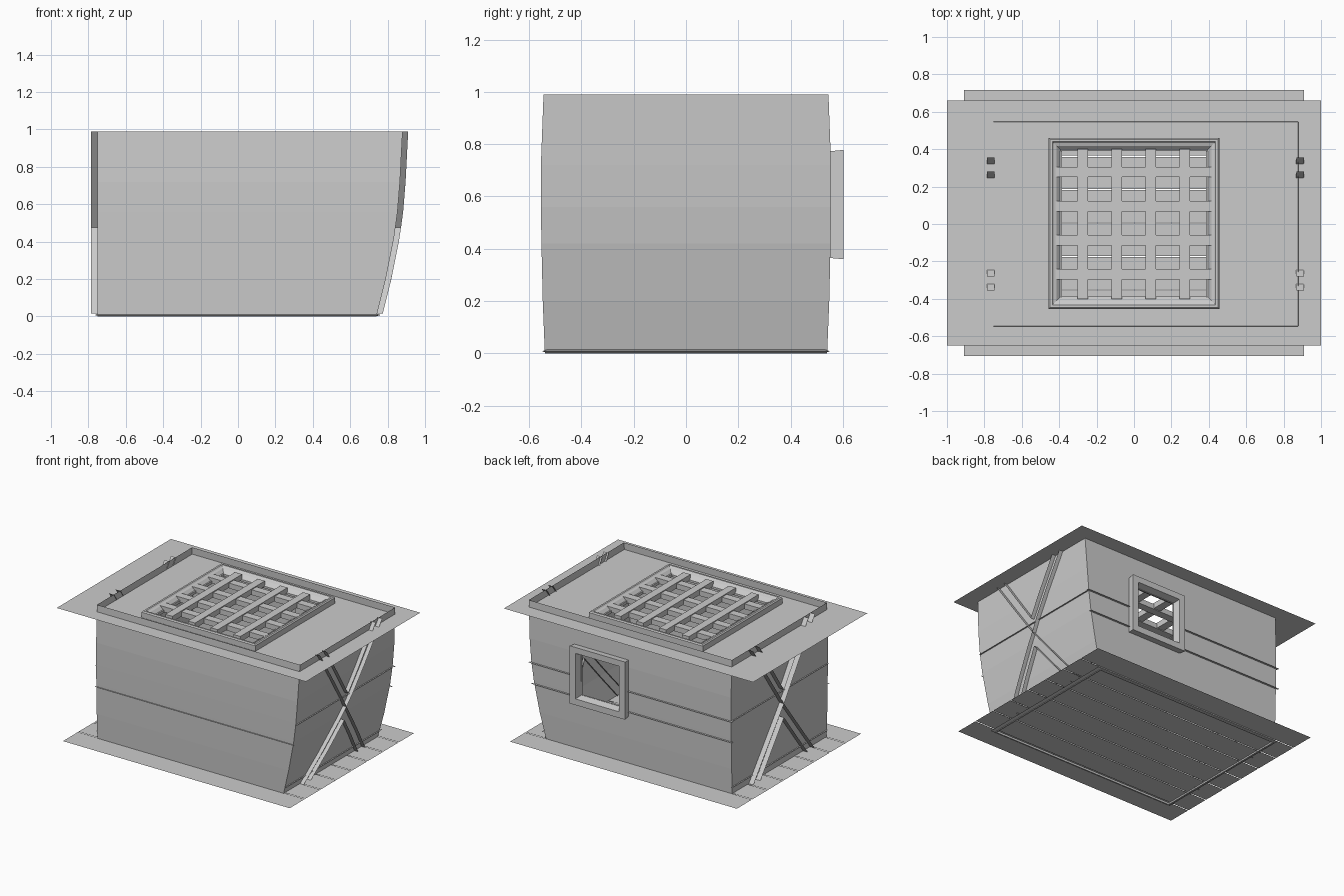
import bpy, bmesh

if "Cube" in bpy.data.objects:
    bpy.data.objects.remove(bpy.data.objects["Cube"])

LEVELS = [(0, .74, .54), (.2, .79, .548), (.42, .834, .553), (.56, .853, .555),
          (.72, .866, .555), (.99, .88, .545)]          # z, right wall x, half depth
LEFT = -.75
ROOF, FLOOR = .94, .02


def wall(z):
    """Right wall x and half depth at height z."""
    for (z0, x0, y0), (z1, x1, y1) in zip(LEVELS, LEVELS[1:]):
        if z <= z1:
            t = (z - z0) / (z1 - z0)
            return x0 + t * (x1 - x0), y0 + t * (y1 - y0)
    return LEVELS[-1][1:]


def make(name, polys):
    """One object from a list of polygons."""
    bm = bmesh.new()
    for p in polys:
        bm.faces.new([bm.verts.new(v) for v in p])
    bmesh.ops.remove_doubles(bm, verts=bm.verts, dist=.0005)
    me = bpy.data.meshes.new(name)
    bm.to_mesh(me)
    bm.free()
    ob = bpy.data.objects.new(name, me)
    bpy.context.collection.objects.link(ob)
    return ob


def rect(x0, x1, y0, y1, z):
    return [(x0, y0, z), (x1, y0, z), (x1, y1, z), (x0, y1, z)]


def box(x0, x1, y0, y1, z0, z1):
    a, b = rect(x0, x1, y0, y1, z0), rect(x0, x1, y0, y1, z1)
    return [a[::-1], b] + [[a[i], a[(i + 1) % 4], b[(i + 1) % 4], b[i]] for i in range(4)]


def loft(rings, close=False):
    pairs = list(zip(rings, rings[1:] + (rings[:1] if close else [])))
    if not close:
        pairs = pairs[:len(rings) - 1]
    return [[a[i], a[(i + 1) % 4], b[(i + 1) % 4], b[i]] for a, b in pairs for i in range(4)]


# thin hull walls, with the window opening left out of the back
WX0, WX1 = .13, .45
front, right, left, back = [], [], [], []
for (z0, x0, y0), (z1, x1, y1) in zip(LEVELS, LEVELS[1:]):
    front.append([(LEFT, -y0, z0), (x0, -y0, z0), (x1, -y1, z1), (LEFT, -y1, z1)])
    right.append([(x0, -y0, z0), (x0, y0, z0), (x1, y1, z1), (x1, -y1, z1)])
    left.append([(LEFT, y0, z0), (LEFT, -y0, z0), (LEFT, -y1, z1), (LEFT, y1, z1)])
    lo, hi = [LEFT, WX0, WX1, x0], [LEFT, WX0, WX1, x1]
    for i in range(3):
        if i == 1 and z0 >= .42 and z1 <= .72:
            continue
        back.append([(lo[i + 1], y0, z0), (lo[i], y0, z0), (hi[i], y1, z1), (hi[i + 1], y1, z1)])
make("front_wall", front)
make("right_wall", right)
make("left_wall", left)
make("back_wall", back)

# floor planks and the narrow base moulding under the walls
n, y0, w = 8, -.71, 1.43 / 8
make("floor_planks", [rect(-.91, .91, y0 + i * w + .003, y0 + (i + 1) * w - .003, FLOOR)
                      for i in range(n)])
make("base_moulding", loft([rect(LEFT, .74, -.53, .53, .015), rect(-.765, .765, -.55, .55, .008),
                            rect(-.74, .73, -.53, .53, 0)], close=True))

# roof sheet with the hatch opening
HOLE = .395
make("roof", loft([rect(-1, 1, -.65, .66, ROOF), rect(-HOLE, HOLE, -HOLE, HOLE + .005, ROOF)]))

# hatch frame: a moulded square ring
profile = [(.457, ROOF - .005), (.457, .98), (.45, .988), (.437, .988), (.43, .98),
           (.415, .975), (.39, .95), (.39, ROOF - .005)]
make("hatch_frame", loft([rect(-r, r, -r + .003, r + .003, z) for r, z in profile], close=True))

# crossed grating bars
bars_y, bars_x = [], []
for i in range(4):
    c = -.275 + i * .182
    bars_y += box(c - .028, c + .028, -.4, .4, .945, .985)
    bars_x += box(-.42, .42, c + .007 - .028, c + .007 + .028, .94, .978)
# rim bars seen just inside the frame
bars_y += box(-.405, -.385, -.39, .39, .935, .955) + box(.385, .405, -.39, .39, .935, .955)
make("grating_long_bars", bars_y)
make("grating_cross_bars", bars_x)


# thin crossed battens standing out from both end walls
def batten(points, side):
    zs = [points[0][1] + (points[1][1] - points[0][1]) * k / 6 for k in range(7)]
    ys = [points[0][0] + (points[1][0] - points[0][0]) * k / 6 for k in range(7)]
    row = []
    for y, z in zip(ys, zs):
        if side > 0:
            x = wall(z)[0]
            row.append(((x - .012, y, z), (x + .03, y, z)))
        else:
            row.append(((LEFT + .004, y, z), (LEFT - .037, y, z)))
    return [[a[0], a[1], b[1], b[0]] for a, b in zip(row, row[1:])]


ARMS = [((0, .475), (.355, .99)), ((0, .575), (.28, .99)),
        ((0, .475), (.355, .015)), ((0, .375), (.275, .015))]
for side, name in ((1, "right_cross_battens"), (-1, "left_cross_battens")):
    polys = []
    for a, b in ARMS:
        for s in (1, -1):
            polys += batten([(s * a[0], a[1]), (s * b[0], b[1])], side)
    make(name, polys)

# narrow horizontal plank strips
D = .015
strips = []
for z in (.40, .55):
    x, y = wall(z)
    strips.append(rect(LEFT - D, WX0 - .06, y, y + D, z))
    strips.append(rect(WX1 + .06, x + D, y, y + D, z))
x, y = wall(.40)
strips.append(rect(LEFT - .01, x + .01, -y - .008, -y, .40))
for z in (.07, .55):
    x, y = wall(z)
    strips.append(rect(x, x + .01, -y, y + D, z))
    strips.append(rect(LEFT - .01, LEFT, -y, y + D, z))
make("plank_strips", strips)


# window frame: slightly flared square ring on the back wall
def upright(x0, x1, z0, z1, y):
    return [(x0, y, z0), (x0, y, z1), (x1, y, z1), (x1, y, z0)]


make("window_frame", loft([upright(.075, .505, .365, .772, .545), upright(.067, .513, .36, .778, .602),
                           upright(.115, .465, .405, .735, .602), upright(WX0, WX1, .42, .72, .545)],
                          close=True))
